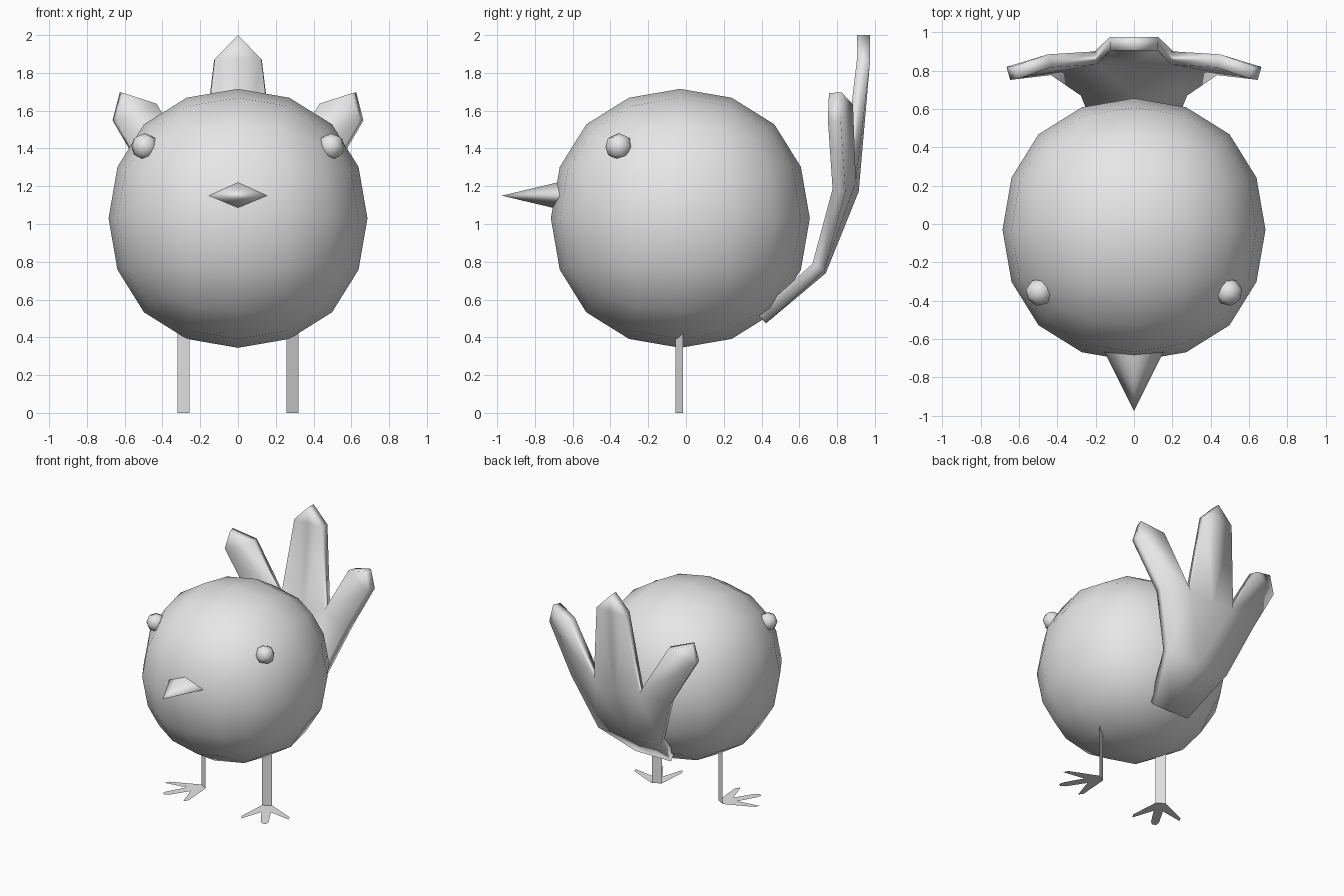
import bpy, math
from mathutils import Vector

cube = bpy.data.objects.get("Cube")
if cube:
    bpy.data.objects.remove(cube, do_unlink=True)

grey = bpy.data.materials.new("plain_grey")
grey.use_nodes = True
GREY = (0.8, 0.8, 0.8, 1)
grey.diffuse_color = GREY
grey.node_tree.nodes["Principled BSDF"].inputs["Base Color"].default_value = GREY


def finish(obj, name, smooth=True):
    obj.name = name
    obj.data.materials.append(grey)
    for p in obj.data.polygons:
        p.use_smooth = smooth
    return obj


def mesh_object(name, verts, faces, smooth):
    mesh = bpy.data.meshes.new(name)
    mesh.from_pydata(verts, [], faces)
    obj = bpy.data.objects.new(name, mesh)
    bpy.context.collection.objects.link(obj)
    return finish(obj, name, smooth)


def round_cube(name, centre, radius, levels, turn=0):
    """Subdivided cube whose face centres end up at the given radius."""
    bpy.ops.mesh.primitive_cube_add(size=2 * radius / 0.839, location=centre,
                                    rotation=(0, 0, turn))
    obj = finish(bpy.context.object, name)
    sub = obj.modifiers.new("round", 'SUBSURF')
    sub.levels = sub.render_levels = levels
    return obj


# Body and eyes
round_cube("body", (0, -0.03, 1.03), 0.685, 2)
for side, label in ((1, "left"), (-1, "right")):
    round_cube(label + "_eye", (side * 0.493, -0.355, 1.41), 0.071, 1,
               side * math.radians(-33))

# Beak: flattened four-sided cone
bpy.ops.mesh.primitive_cone_add(vertices=4, radius1=1, depth=0.32, end_fill_type='NOTHING',
                                location=(0, -0.815, 1.15), rotation=(math.pi / 2, 0, 0))
beak = finish(bpy.context.object, "beak")
beak.scale = (0.16, 0.076, 1)

# Legs: flat strips turned outwards, with flat three-toed feet
half_foot = [(0.038, 0), (0.18, 0.2), (0.175, 0.24), (0.035, 0.12), (0.03, 0.29), (0.015, 0.325)]
outline = half_foot + [(-u, f) for u, f in reversed(half_foot)]
for side, label in ((1, "left"), (-1, "right")):
    ankle = Vector((side * 0.288, -0.035, 0))
    across = Vector((0.85, side * 0.52, 0))
    forward = Vector((side * 0.52, -0.85, 0))
    up = Vector((0, 0, 0.46))
    a, b = ankle - across * 0.038, ankle + across * 0.038
    mesh_object(label + "_leg", [a, b, b + up, a + up], [(0, 1, 2, 3)], False)
    foot = [ankle + across * u + forward * f for u, f in outline]
    n = len(foot)
    mesh_object(label + "_foot", foot,
                [(0, 1, 2, 3), (n - 4, n - 3, n - 2, n - 1),
                 (0, 3, n - 4, n - 1), (3, 4, 5, n - 6, n - 5, n - 4)], False)

# Tail: mirrored half fan with a middle feather and a side feather
tail_points = [
    (0, 0.40, 0.50), (0.16, 0.40, 0.50),                          # root
    (0, 0.71, 0.76), (0.28, 0.70, 0.77),                          # bend
    (0, 0.88, 1.18), (0.20, 0.865, 1.23), (0.44, 0.81, 1.18),     # feather roots
    (0, 0.94, 1.87), (0.125, 0.94, 1.87), (0, 0.94, 2.0),         # middle feather
    (0.655, 0.785, 1.55), (0.615, 0.79, 1.695), (0.44, 0.85, 1.635),  # side feather
]
tail_faces = [(0, 1, 3, 2), (2, 3, 5, 4), (3, 6, 5), (4, 5, 8, 7), (7, 8, 9),
              (5, 6, 10, 12), (12, 10, 11)]
tail = mesh_object("tail", tail_points, tail_faces, True)
tail.modifiers.new("mirror", 'MIRROR')
thick = tail.modifiers.new("thickness", 'SOLIDIFY')
thick.thickness = 0.07
thick.offset = 0
thick.use_even_offset = True
